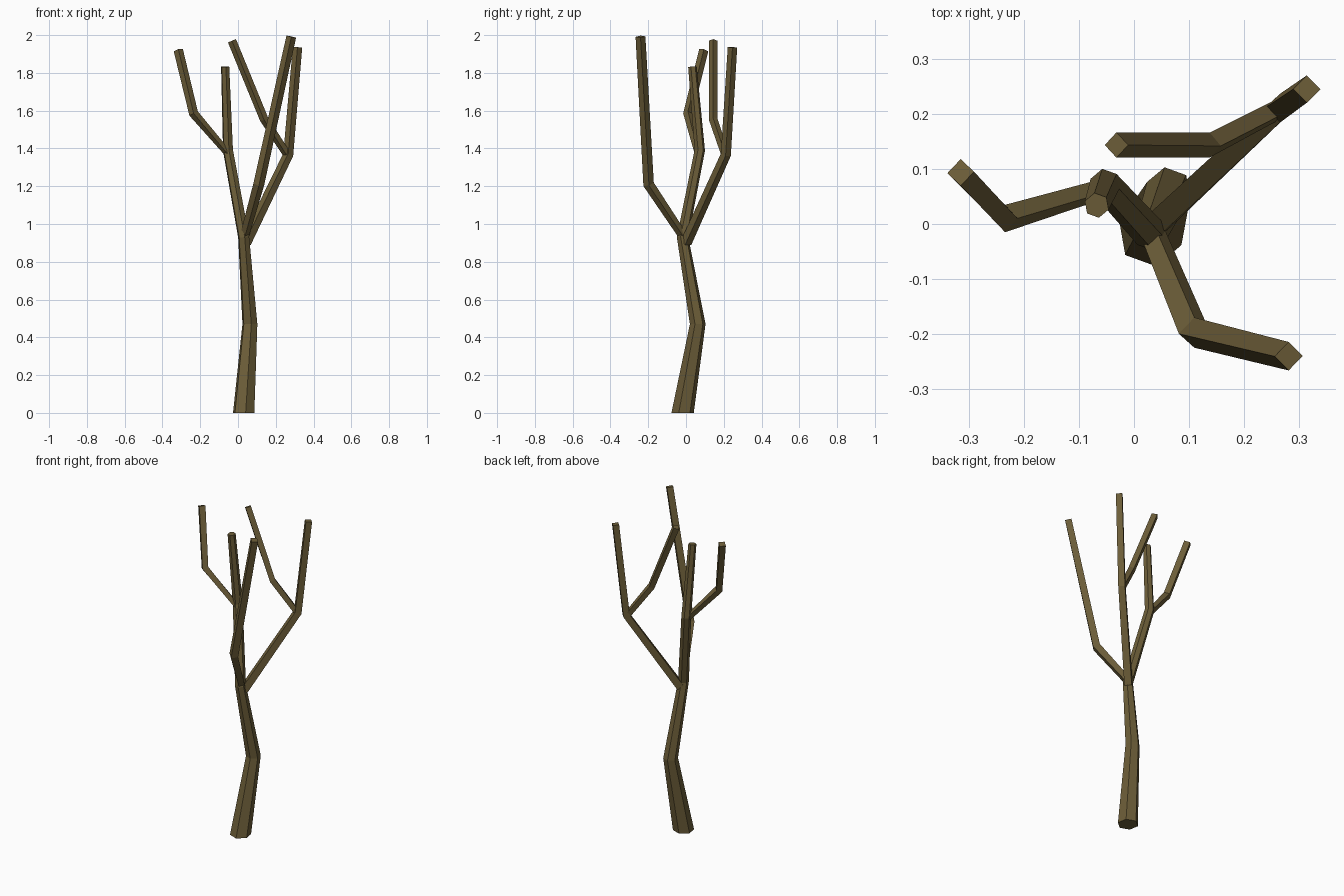
import bpy, bmesh, math
from mathutils import Vector

if "Cube" in bpy.data.objects:
    bpy.data.objects.remove(bpy.data.objects["Cube"])

bark = bpy.data.materials.new("bark")
bark.diffuse_color = (0.15, 0.11, 0.04, 1)
bark.use_nodes = True
bark.node_tree.nodes["Principled BSDF"].inputs["Base Color"].default_value = bark.diffuse_color


def limb(name, sides, phase, path, flat_base=False):
    """Tapered faceted limb; path holds (x, y, z, radius) per joint."""
    pts = [Vector(p[:3]) for p in path]
    bm = bmesh.new()
    rings = []
    for i, p in enumerate(pts):
        a = (p - pts[i - 1]).normalized() if i > 0 else Vector()
        b = (pts[i + 1] - p).normalized() if i < len(pts) - 1 else Vector()
        t = (a + b).normalized()
        if flat_base and i == 0:
            t = Vector((0, 0, 1))
        u = Vector((1, 0, 0))
        u = (u - t * u.dot(t)).normalized()
        v = t.cross(u)
        ring = []
        for k in range(sides):
            ang = math.radians(phase) + math.tau * k / sides
            ring.append(bm.verts.new(p + (u * math.cos(ang) + v * math.sin(ang)) * path[i][3]))
        rings.append(ring)
    for lo, hi in zip(rings, rings[1:]):
        for k in range(sides):
            n = (k + 1) % sides
            bm.faces.new((lo[k], lo[n], hi[n], hi[k]))
    bm.faces.new(rings[0][::-1])
    bm.faces.new(rings[-1])
    me = bpy.data.meshes.new(name)
    bm.to_mesh(me)
    bm.free()
    me.materials.append(bark)
    ob = bpy.data.objects.new(name, me)
    bpy.context.collection.objects.link(ob)


# Six-sided trunk running up into the main stem
limb("trunk", 6, 40, [(0.03, -0.018, 0, 0.06), (0.063, 0.062, 0.47, 0.042),
                      (0.03, -0.018, 0.93, 0.031), (-0.053, 0.073, 1.39, 0.028),
                      (-0.068, 0.034, 1.833, 0.023)], flat_base=True)

# Four-sided branches, ridges facing along the axes
limb("left_branch", 4, 0, [(-0.05, 0.066, 1.37, 0.019), (-0.235, 0.01, 1.585, 0.025),
                           (-0.316, 0.094, 1.92, 0.025)])
limb("right_branch", 4, 0, [(0.04, 0.0, 0.90, 0.03), (0.266, 0.211, 1.367, 0.027),
                            (0.315, 0.246, 1.935, 0.025)])
limb("right_branch_fork", 4, 0, [(0.265, 0.21, 1.36, 0.021), (0.138, 0.144, 1.555, 0.023),
                                 (-0.032, 0.144, 1.97, 0.023)])
limb("front_branch", 4, 0, [(0.035, -0.018, 0.94, 0.024), (0.11, -0.198, 1.21, 0.029),
                            (0.282, -0.241, 1.992, 0.026)])
